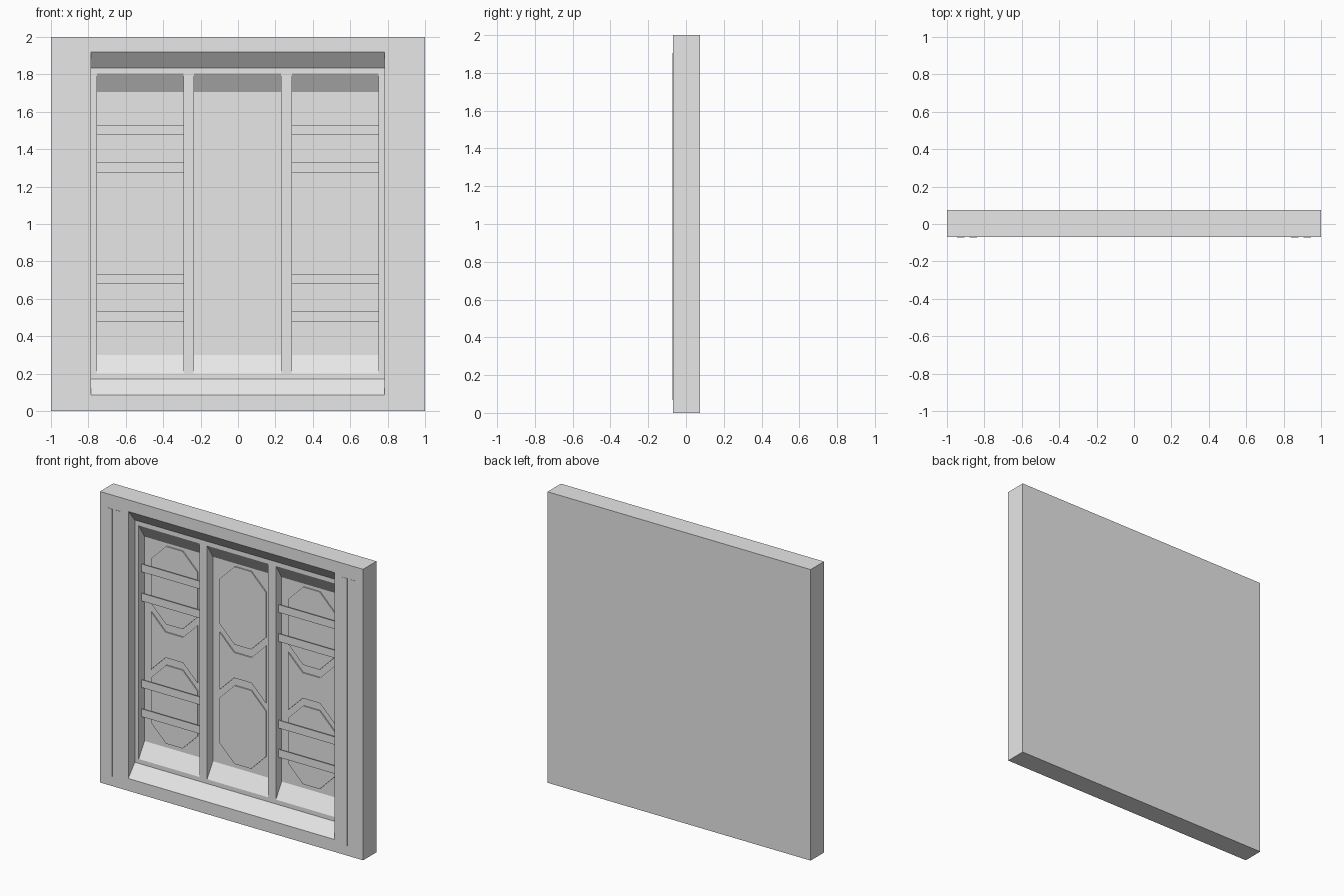
import bpy
import bmesh

if "Cube" in bpy.data.objects:
    bpy.data.objects.remove(bpy.data.objects["Cube"], do_unlink=True)

FRONT, BACK = -0.07, 0.075
LEDGE = 0.0        # depth of the stepped surround
FLOOR = 0.063      # depth of the bay floors

grey = bpy.data.materials.new("light_grey")
grey.use_nodes = True
grey.diffuse_color = (0.8, 0.8, 0.8, 1)
grey.node_tree.nodes["Principled BSDF"].inputs["Base Color"].default_value = (0.8, 0.8, 0.8, 1)


def prism(name, front, back, y0, y1):
    """Solid between two matching (x, z) outlines at depths y0 and y1."""
    bm = bmesh.new()
    a = [bm.verts.new((x, y0, z)) for x, z in front]
    b = [bm.verts.new((x, y1, z)) for x, z in back]
    bm.faces.new(a)
    bm.faces.new(b[::-1])
    for i in range(len(a)):
        j = (i + 1) % len(a)
        bm.faces.new((a[j], a[i], b[i], b[j]))
    bmesh.ops.recalc_face_normals(bm, faces=bm.faces)
    mesh = bpy.data.meshes.new(name)
    bm.to_mesh(mesh)
    bm.free()
    mesh.materials.append(grey)
    ob = bpy.data.objects.new(name, mesh)
    bpy.context.collection.objects.link(ob)
    return ob


def rect(x0, x1, z0, z1):
    return [(x0, z0), (x1, z0), (x1, z1), (x0, z1)]


def plate(name, outline, y0, y1):
    return prism(name, outline, outline, y0, y1)


def carve(target, x0, x1, z0, z1, rise, y0, y1):
    """Cut a recess with sloping sill and head, and upright sides."""
    over = 0.02
    extra = rise * over / (y1 - y0)
    cutter = prism("recess_cutter", rect(x0, x1, z0 - extra, z1 + extra),
                   rect(x0, x1, z0 + rise, z1 - rise), y0 - over, y1)
    cutter.hide_render = True
    mod = target.modifiers.new("recess", "BOOLEAN")
    mod.operation = "DIFFERENCE"
    mod.solver = "EXACT"
    mod.object = cutter
    bpy.context.view_layer.objects.active = target
    bpy.ops.object.modifier_apply(modifier=mod.name)
    bpy.data.objects.remove(cutter, do_unlink=True)


def octagon(cx, hw, z0, z1, cut=0.113):
    return [(cx - hw + cut, z0), (cx + hw - cut, z0), (cx + hw, z0 + cut), (cx + hw, z1 - cut),
            (cx + hw - cut, z1), (cx - hw + cut, z1), (cx - hw, z1 - cut), (cx - hw, z0 + cut)]


def waisted(cx, hw, z0, z1, cut=0.11):
    return [(cx - hw, z0), (cx - hw + cut, z0 + cut), (cx + hw - cut, z0 + cut), (cx + hw, z0),
            (cx + hw, z1), (cx + hw - cut, z1 - cut), (cx - hw + cut, z1 - cut), (cx - hw, z1)]


# Wall slab with a stepped recess and three bays
panel = plate("wall_panel", rect(-1, 1, 0, 2), FRONT, BACK)
carve(panel, -0.785, 0.783, 0.085, 1.92, 0.085, FRONT, LEDGE)

bays = {"right": (-0.755, -0.292), "middle": (-0.235, 0.23), "left": (0.288, 0.75)}
for side, (x0, x1) in bays.items():
    carve(panel, x0, x1, 0.2, 1.805, 0.1, LEDGE, FLOOR)

    # Low relief plates on the bay floor
    cx = (x0 + x1) / 2
    face = FLOOR - 0.008
    plate(side + "_upper_octagon", octagon(cx, 0.176, 1.15, 1.685), face, FLOOR)
    plate(side + "_lower_octagon", octagon(cx, 0.176, 0.33, 0.868), face, FLOOR)
    plate(side + "_waisted_plate", waisted(cx, 0.176, 0.81, 1.205), face, FLOOR)

    # Slats across the outer bays
    if side != "middle":
        for z in (0.48, 0.68, 1.275, 1.475):
            plate(side + "_slat", rect(x0, x1, z, z + 0.054), 0.03, 0.036)

# Upright trim strips on both sides of the frame
for sign, side in ((-1, "right"), (1, "left")):
    for x in (0.86, 0.927):
        plate(side + "_trim_strip", rect(sign * x - 0.02, sign * x + 0.02, 0.067, 1.905),
              FRONT - 0.002, FRONT)
